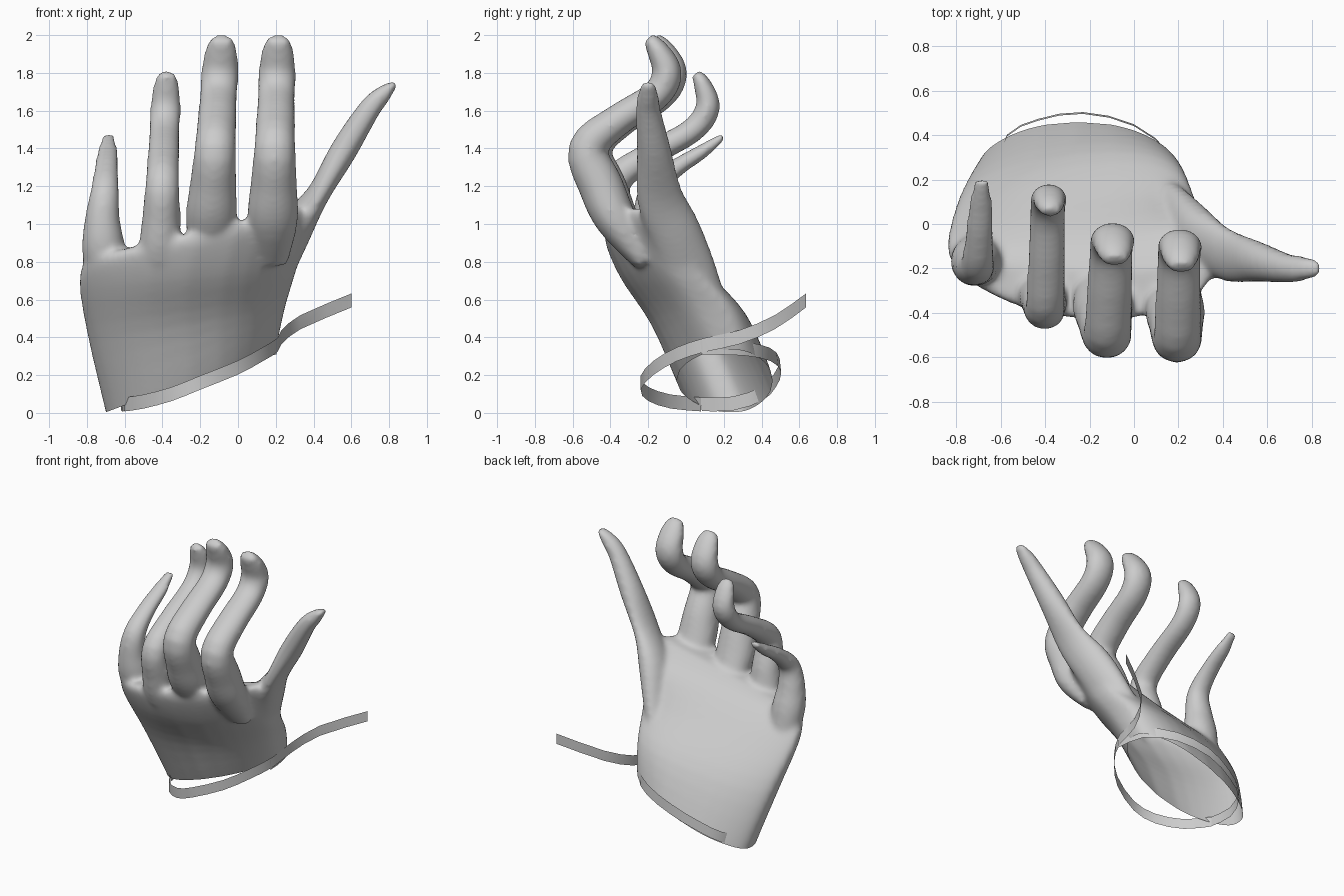
import bpy
import bmesh
from math import cos, sin, pi, copysign
from mathutils import Vector

cube = bpy.data.objects.get("Cube")
if cube:
    bpy.data.objects.remove(cube, do_unlink=True)

GREY = (0.6, 0.6, 0.6, 1.0)
material = bpy.data.materials.new("plain grey")
material.use_nodes = True
material.diffuse_color = GREY
material.node_tree.nodes["Principled BSDF"].inputs["Base Color"].default_value = GREY

SIDES = 16


def make_object(name, bm):
    """Turn a bmesh into a linked object with the grey material."""
    mesh = bpy.data.meshes.new(name)
    bm.to_mesh(mesh)
    bm.free()
    mesh.materials.append(material)
    obj = bpy.data.objects.new(name, mesh)
    bpy.context.collection.objects.link(obj)
    return obj


def smooth_path(rows, steps=4):
    """Catmull-Rom resampling of rows of any width."""
    rows = [Vector(row) for row in rows]
    padded = [rows[0]] + rows + [rows[-1]]
    result = []
    for a, b, c, d in zip(padded, padded[1:], padded[2:], padded[3:]):
        for step in range(steps):
            t = step / steps
            result.append(b + (c - a) * (t / 2)
                          + (a * 2 - b * 5 + c * 4 - d) * (t * t / 2)
                          + (b * 3 - a - c * 3 + d) * (t ** 3 / 2))
    return result + [rows[-1]]


def loft(bm, rings):
    """Skin a list of point rings into a closed solid."""
    loops = [[bm.verts.new(point) for point in ring] for ring in rings]
    for low, high in zip(loops, loops[1:]):
        for i in range(len(low)):
            j = (i + 1) % len(low)
            bm.faces.new((low[i], low[j], high[j], high[i]))
    bm.faces.new(loops[0][::-1])
    bm.faces.new(loops[-1])


def add_digit(bm, rows):
    """Rows hold x, y, z, half width and half thickness along a digit."""
    path = smooth_path(rows)
    rings = []
    for i, row in enumerate(path):
        centre = Vector(row[:3])
        ahead = Vector(path[min(i + 1, len(path) - 1)][:3])
        behind = Vector(path[max(i - 1, 0)][:3])
        tangent = (ahead - behind).normalized()
        across = Vector((1, 0, 0))
        across = (across - tangent * across.dot(tangent)).normalized()
        depth = tangent.cross(across)
        angles = [2 * pi * k / SIDES for k in range(SIDES)]
        rings.append([centre + across * cos(a) * row[3] + depth * sin(a) * row[4]
                      for a in angles])
    loft(bm, rings)


def palm_ring(row):
    """Rounded box section; each end has x, z, front y, back y, then two bulges."""
    little, thumb = Vector(row[:4]), Vector(row[4:8])
    front_bulge, back_bulge = row[8:]
    ring = []
    for k in range(2 * SIDES):
        angle = pi * k / SIDES
        u, s = [copysign(abs(v) ** 0.65, v) for v in (cos(angle), sin(angle))]
        x, z, front, back = little.lerp(thumb, (1 + u) / 2)
        arch = 1 - u * u
        front -= front_bulge * arch
        back += back_bulge * arch
        ring.append(Vector((x, (front + back) / 2 + s * (back - front) / 2, z)))
    return ring


bm = bmesh.new()

# Palm, from inside the cuff up to the finger roots
palm_rows = [
    (-0.65, -0.2, 0.15, 0.42, 0.13, 0.13, 0.15, 0.4, 0.1, 0.1),
    (-0.7, 0, 0.1, 0.38, 0.2, 0.34, 0.08, 0.38, 0.14, 0.08),
    (-0.79, 0.38, -0.05, 0.22, 0.25, 0.56, -0.06, 0.33, 0.13, 0.04),
    (-0.84, 0.66, -0.18, 0.03, 0.31, 0.76, -0.19, 0.17, 0.16, 0),
    (-0.82, 0.79, -0.25, -0.06, 0.37, 0.99, -0.3, 0.06, 0.15, -0.08),
    (-0.76, 0.83, -0.25, -0.16, 0.33, 1.09, -0.34, -0.16, 0.13, -0.05),
]
loft(bm, [palm_ring(row) for row in smooth_path(palm_rows)])

# Three long fingers share one bend, measured from the knuckle:
# depth, height, half width, half thickness
bend = [
    (0.3, -0.6, 0.09, 0.06), (0.15, -0.38, 0.135, 0.11),
    (0.07, -0.2, 0.125, 0.12), (0, 0, 0.11, 0.105),
    (0.16, 0.15, 0.105, 0.085), (0.36, 0.28, 0.1, 0.08),
    (0.42, 0.4, 0.1, 0.08), (0.37, 0.52, 0.085, 0.06),
    (0.32, 0.585, 0.055, 0.035),
]
# Knuckle position, sideways lean, backward lean, thickness scale
long_fingers = [
    (0.195, -0.52, 1.4, 0.03, 0, 1),
    (-0.12, -0.5, 1.4, 0.06, 0.02, 1),
    (-0.4, -0.38, 1.215, 0.04, 0.19, 0.82),
]
for x, y, z, side, lean, scale in long_fingers:
    add_digit(bm, [(x + side * h, y + d + lean * h, z + h, w * scale, t * scale)
                   for d, h, w, t in bend])

# Little finger
add_digit(bm, [
    (-0.7, -0.08, 0.6, 0.08, 0.06), (-0.712, -0.16, 0.85, 0.115, 0.105),
    (-0.718, -0.19, 1.02, 0.095, 0.09), (-0.705, -0.18, 1.17, 0.077, 0.07),
    (-0.697, -0.06, 1.29, 0.065, 0.05), (-0.69, 0.08, 1.38, 0.056, 0.04),
    (-0.685, 0.2, 1.465, 0.035, 0.02),
])

# Thumb, rooted low along the side of the palm
add_digit(bm, [
    (0.08, 0.16, 0.42, 0.06, 0.1), (0.19, 0.04, 0.7, 0.08, 0.14),
    (0.29, -0.06, 0.95, 0.095, 0.145), (0.42, -0.14, 1.15, 0.062, 0.125),
    (0.56, -0.17, 1.39, 0.073, 0.093), (0.69, -0.2, 1.6, 0.061, 0.068),
    (0.77, -0.2, 1.69, 0.047, 0.055), (0.84, -0.2, 1.75, 0.014, 0.035),
])

# Fuse palm and digits into one smooth skin
bmesh.ops.recalc_face_normals(bm, faces=bm.faces)
hand = make_object("hand", bm)
remesh = hand.modifiers.new("fuse", "REMESH")
remesh.mode = "VOXEL"
remesh.voxel_size = 0.016
relax = hand.modifiers.new("relax", "SMOOTH")
relax.factor = 0.5
relax.iterations = 14
bpy.context.view_layer.update()
graph = bpy.context.evaluated_depsgraph_get()
fused = bpy.data.meshes.new_from_object(hand.evaluated_get(graph))
hand.modifiers.clear()

# Cut the slanted open wrist
bm = bmesh.new()
bm.from_mesh(fused)
bmesh.ops.bisect_plane(bm, geom=bm.verts[:] + bm.edges[:] + bm.faces[:],
                       plane_co=(-0.25, 0, 0.17), plane_no=(-0.37, 0, 1),
                       clear_inner=True)
bm.to_mesh(hand.data)
bm.free()
bpy.data.meshes.remove(fused)
hand.data.shade_smooth()


def add_ribbon(name, points, rise):
    """Thin band along a path, spread by the rise vector to both sides."""
    bm = bmesh.new()
    pairs = [(bm.verts.new(p - rise), bm.verts.new(p + rise))
             for p in smooth_path(points, 2)]
    for (a, b), (c, d) in zip(pairs, pairs[1:]):
        bm.faces.new((a, c, d, b))
    ribbon = make_object(name, bm)
    ribbon.data.shade_smooth()


# Loose wrist strap: front half with a flying tail, and back half
add_ribbon("front_strap", [
    (-0.6, 0.08, 0.045), (-0.5, -0.08, 0.06), (-0.35, -0.2, 0.1),
    (-0.2, -0.24, 0.16), (0, -0.17, 0.24), (0.13, -0.05, 0.31),
    (0.21, 0.1, 0.36), (0.23, 0.28, 0.4), (0.33, 0.47, 0.48),
    (0.6, 0.635, 0.595),
], Vector((0, 0, 0.037)))
add_ribbon("back_strap", [
    (-0.6, 0.08, 0.045), (-0.62, 0.25, 0.05), (-0.57, 0.4, 0.1),
    (-0.43, 0.47, 0.17), (-0.23, 0.5, 0.25), (0, 0.445, 0.31),
    (0.17, 0.3, 0.34), (0.205, 0.08, 0.345),
], Vector((0, -0.004, 0.036)))
